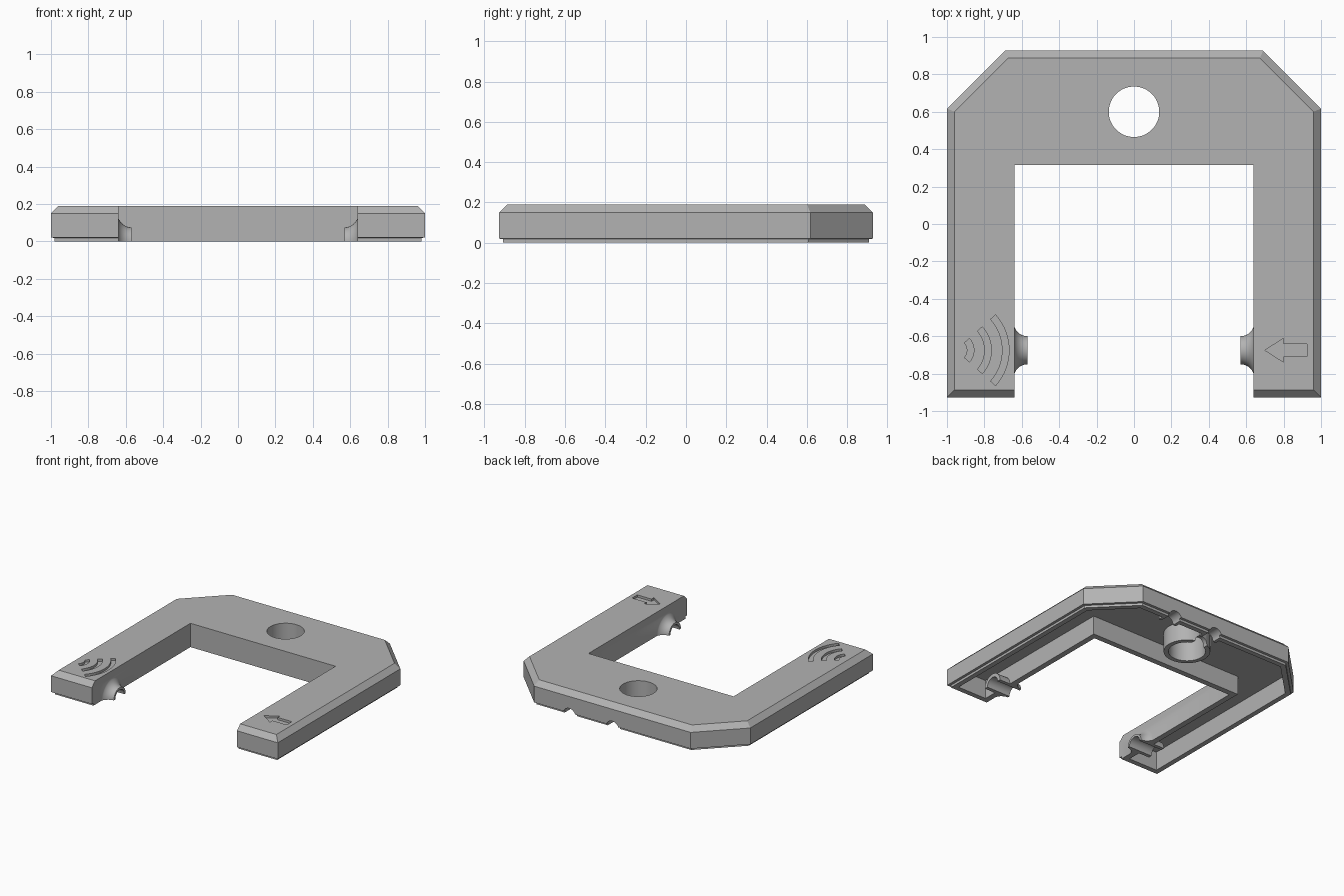
import bpy, bmesh, math

cube = bpy.data.objects.get("Cube")
if cube:
    bpy.data.objects.remove(cube, do_unlink=True)

grey = bpy.data.materials.new("plain_grey")
grey.use_nodes = True
GREY = (0.45, 0.45, 0.45, 1)
grey.diffuse_color = GREY
grey.node_tree.nodes["Principled BSDF"].inputs["Base Color"].default_value = GREY

SENSOR_Y = -0.675
HOLE_Y = 0.6


def make(name, bm):
    bmesh.ops.recalc_face_normals(bm, faces=bm.faces[:])
    mesh = bpy.data.meshes.new(name)
    bm.to_mesh(mesh)
    bm.free()
    mesh.materials.append(grey)
    obj = bpy.data.objects.new(name, mesh)
    bpy.context.collection.objects.link(obj)
    return obj


def loft(name, rings):
    """Solid through a series of closed rings with equal point counts."""
    bm = bmesh.new()
    loops = [[bm.verts.new(p) for p in ring] for ring in rings]
    n = len(loops[0])
    for a, b in zip(loops, loops[1:]):
        for i in range(n):
            j = (i + 1) % n
            bm.faces.new((a[i], a[j], b[j], b[i]))
    bm.faces.new(loops[0])
    bm.faces.new(loops[-1])
    return make(name, bm)


def prism(name, points, z0, z1):
    return loft(name, [[(x, y, z) for x, y in points] for z in (z0, z1)])


def lathe(name, profile, axis, origin, sides=48):
    """Solid of revolution; profile holds (distance along axis, radius)."""
    def place(d, r, t):
        u, v = r * math.cos(t), r * math.sin(t)
        p = {"x": (d, u, v), "y": (u, d, v), "z": (u, v, d)}[axis]
        return tuple(a + b for a, b in zip(p, origin))
    return loft(name, [[place(d, r, math.tau * i / sides) for i in range(sides)]
                       for d, r in profile])


def combine(target, tool, operation):
    mod = target.modifiers.new(operation, "BOOLEAN")
    mod.operation = operation
    mod.solver = "EXACT"
    mod.object = tool
    bpy.context.view_layer.objects.active = target
    bpy.ops.object.modifier_apply(modifier=mod.name)
    bpy.data.objects.remove(tool, do_unlink=True)


def outline(outer, inner):
    """U-shaped outline, inset separately on its outer and inner edges."""
    k = outer * math.tan(math.pi / 8)
    half = [(0.64 + inner, 0.315 + inner), (0.64 + inner, outer - 0.927),
            (1 - outer, outer - 0.927), (1 - outer, 0.617 - k),
            (0.69 - k, 0.927 - outer)]
    return half + [(-x, y) for x, y in reversed(half)]


def ring(outer, z):
    return [(x, y, z) for x, y in outline(outer, 0)]


# Housing block: stepped lip, upright walls, chamfered top
housing = loft("housing", [ring(0.02, -0.03), ring(0.02, 0.019), ring(0, 0.02),
                           ring(0, 0.15), ring(0.04, 0.19)])

# Hollow underside
combine(housing, prism("cavity_cut", outline(0.06, 0.045), -0.1, 0.15), "DIFFERENCE")

# Tube round the mounting hole, and cable sleeves at the back wall
combine(housing, lathe("hole_tube", [(-0.05, 0.17), (0.17, 0.17)], "z", (0, HOLE_Y, 0)), "UNION")
for x in (0, 0.38):
    combine(housing, lathe("cable_sleeve", [(0.83, 0.08), (0.89, 0.08)], "y", (x, 0, 0)), "UNION")

# Flared sensor ports on the inner walls, with holders inside the legs
angles = [math.pi / 2 * i / 10 for i in range(11)]
port = [(0.57 + 0.075 * math.sin(a), 0.155 - 0.08 * math.cos(a)) for a in angles]
port += [(0.67, 0.155), (0.67, 0.085), (0.78, 0.085)]
for side in (1, -1):
    profile = [(side * d, r) for d, r in port]
    combine(housing, lathe("sensor_port", profile, "x", (0, SENSOR_Y, 0)), "UNION")

# Bores: mounting hole, cable notches and sensor channels
combine(housing, lathe("hole_cut", [(-0.1, 0.135), (0.3, 0.135)], "z", (0, HOLE_Y, 0), 64), "DIFFERENCE")
for x, start in ((0, 0.65), (0.38, 0.8)):
    combine(housing, lathe("notch_cut", [(start, 0.055), (1, 0.055)], "y", (x, 0, 0)), "DIFFERENCE")
for side in (1, -1):
    combine(housing, lathe("bore_cut", [(side * 0.5, 0.057), (side * 0.82, 0.057)],
                           "x", (0, SENSOR_Y, 0)), "DIFFERENCE")

# Trim everything below the base plane
square = [(-2, -2), (2, -2), (2, 2), (-2, 2)]
combine(housing, prism("base_trim", square, -1, 0), "DIFFERENCE")

# Engraved signal arcs on one leg
sweep = [math.radians(-42 + 84 * i / 16) for i in range(17)]
for radius in (0.094, 0.187, 0.282):
    arc = [(r * math.cos(a) - 0.95, r * math.sin(a) + SENSOR_Y)
           for r, seq in ((radius, sweep), (radius - 0.035, sweep[::-1])) for a in seq]
    combine(housing, prism("arc_cut", arc, 0.172, 0.25), "DIFFERENCE")

# Engraved arrow on the other leg
upper = [(0.925, 0.033), (0.8, 0.033), (0.8, 0.064)]
arrow = upper + [(0.7, 0)] + [(x, -y) for x, y in reversed(upper)]
arrow = [(x, y + SENSOR_Y) for x, y in arrow]
combine(housing, prism("arrow_cut", arrow, 0.172, 0.25), "DIFFERENCE")

bpy.ops.object.select_all(action="DESELECT")
housing.select_set(True)
bpy.context.view_layer.objects.active = housing
bpy.ops.object.shade_smooth_by_angle(angle=math.radians(30))
